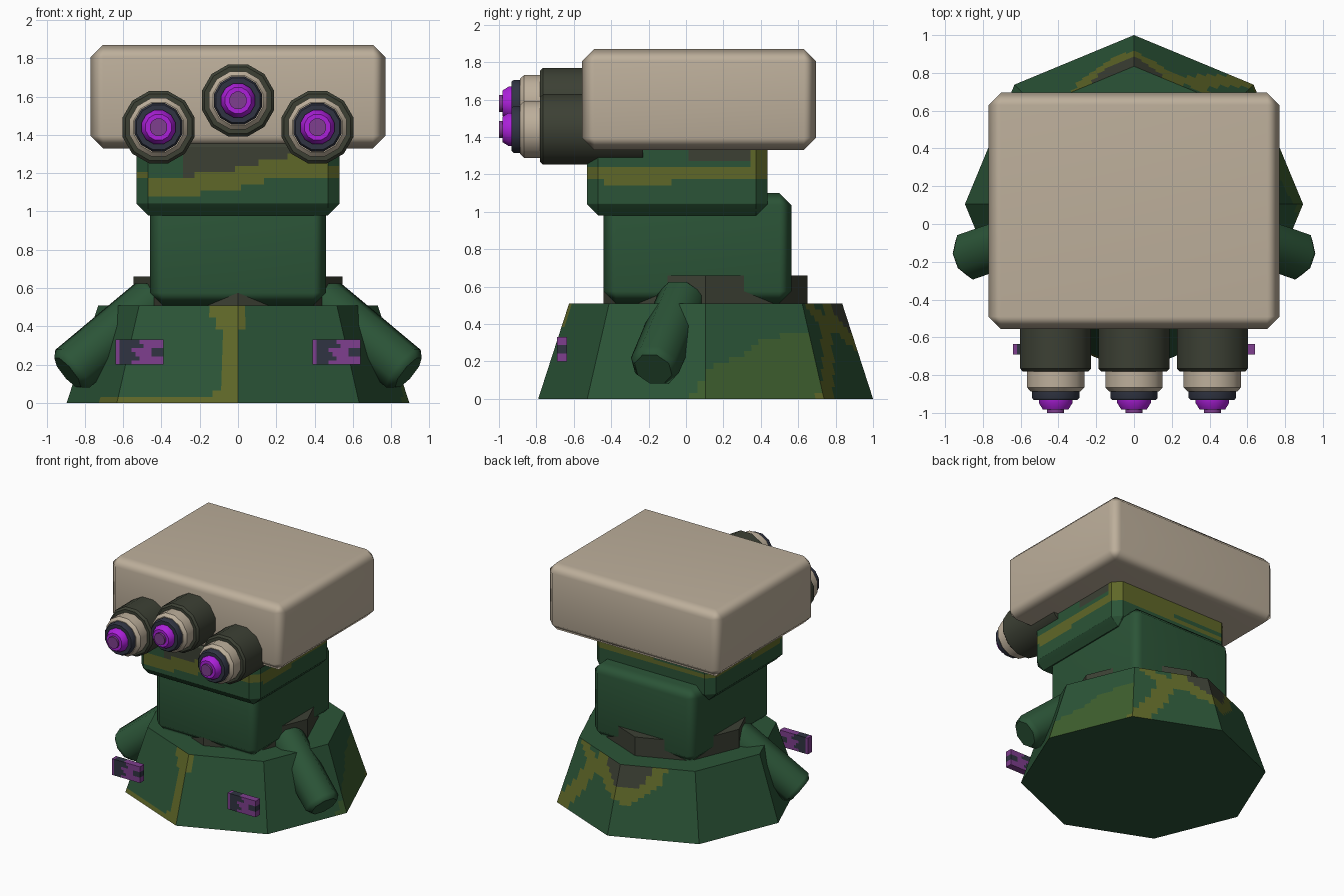
import bpy, bmesh, math
from mathutils import Vector, Matrix

if "Cube" in bpy.data.objects:
    bpy.data.objects.remove(bpy.data.objects["Cube"])


def srgb(r, g, b):
    f = lambda c: c / 12.92 if c <= 0.04045 else ((c + 0.055) / 1.055) ** 2.4
    return (f(r / 255), f(g / 255), f(b / 255), 1)


COLOURS = {
    "deep_green": (43, 84, 55), "moss_green": (62, 94, 46), "olive": (95, 103, 40),
    "charcoal_green": (60, 64, 52), "beige": (189, 175, 155), "bright_purple": (172, 32, 218),
    "dull_purple": (126, 62, 142), "navy": (48, 52, 66),
}
MATS = []
for mat_name, rgb in COLOURS.items():
    m = bpy.data.materials.new(mat_name)
    m.diffuse_color = srgb(*rgb)
    m.use_nodes = True
    m.node_tree.nodes["Principled BSDF"].inputs["Base Color"].default_value = m.diffuse_color
    MATS.append(m)
GREEN, MOSS, OLIVE, DARK, BEIGE, PURPLE, DULL, NAVY = range(8)


def finish(name, bm, rule, angle=None):
    """Make an object; rule is a colour number or a function of the face."""
    bmesh.ops.recalc_face_normals(bm, faces=bm.faces[:])
    for f in bm.faces:
        f.material_index = rule(f) if callable(rule) else rule
        f.smooth = angle is not None
    mesh = bpy.data.meshes.new(name)
    bm.to_mesh(mesh)
    bm.free()
    for mat in MATS:
        mesh.materials.append(mat)
    if angle is not None:
        mesh.set_sharp_from_angle(angle=math.radians(angle))
    ob = bpy.data.objects.new(name, mesh)
    bpy.context.collection.objects.link(ob)
    if angle is not None:
        ob.modifiers.new("weighted", "WEIGHTED_NORMAL").keep_sharp = True
    return ob


def box(name, lo, hi, bevel, rule, step=None):
    """Chamfered box, optionally sliced into a fine grid for painted patches."""
    lo, hi = Vector(lo), Vector(hi)
    bm = bmesh.new()
    bmesh.ops.create_cube(bm, size=1)
    for v in bm.verts:
        v.co = (lo + hi) / 2 + v.co * (hi - lo)
    if bevel:
        bmesh.ops.bevel(bm, geom=bm.edges[:], offset=bevel, segments=1, affect='EDGES')
    if step:
        for axis in range(3):
            normal = Vector([float(axis == i) for i in range(3)])
            n = int((hi[axis] - lo[axis]) / step)
            for k in range(1, n):
                p = lo + normal * (hi[axis] - lo[axis]) * k / n
                bmesh.ops.bisect_plane(bm, geom=bm.verts[:] + bm.edges[:] + bm.faces[:],
                                       plane_co=p, plane_no=normal, dist=1e-5)
    return finish(name, bm, rule, 50 if bevel else None)


def lathe(name, profile, sides, matrix, colour, angle=40, spin=0.0):
    """Turn (radius, height) points round local z, closing both ends."""
    bm = bmesh.new()
    rings = []
    for r, h in profile:
        rings.append([bm.verts.new(matrix @ Vector((r * math.cos(a), r * math.sin(a), h)))
                      for a in (2 * math.pi * (i + spin) / sides for i in range(sides))])
    for a, b in zip(rings, rings[1:]):
        for i in range(sides):
            j = (i + 1) % sides
            bm.faces.new((a[i], a[j], b[j], b[i]))
    bm.faces.new(rings[0])
    bm.faces.new(rings[-1])
    return finish(name, bm, colour, angle)


def lerp(points, t):
    """Piecewise linear curve through (t, value) points."""
    for (a, u), (b, v) in zip(points, points[1:]):
        if t <= b:
            return u + (v - u) * max(0, t - a) / (b - a)
    return points[-1][1]


# Octagonal skirt with painted camouflage patches
CY = 0.105


def skirt_colour(f):
    x, y, z = f.calc_center_median()
    if abs(f.normal.z) > 0.9:
        return GREEN
    if y < -0.3:                                           # front stripe
        left = lerp([(0, -0.15), (0.12, -0.08), (0.36, -0.06), (0.44, -0.14), (0.51, -0.14)], z)
        right = lerp([(0, -0.02), (0.36, 0.0), (0.44, 0.05), (0.51, 0.04)], z)
        return OLIVE if left < x < right or (z < 0.02 and x < 0) else GREEN
    if y > 0.45:                                           # back arch and diagonal streak
        wave = 0.02 * math.sin(14 * x)
        d = math.hypot((x + 0.03) / 0.3, (0.51 - z + wave) / 0.26)
        if d < 0.62:
            return DARK
        if d < 1:
            return OLIVE
        mid = lerp([(0, 0.6), (0.2, 0.42), (0.4, 0.3), (0.51, 0.45)], z)
        if abs(x - mid) < 0.07:
            return OLIVE
    if x > 0.3 and 0.02 < y < 0.72:                        # side patch
        top = lerp([(0.02, 0.02), (0.15, 0.18), (0.3, 0.24), (0.45, 0.33), (0.65, 0.35), (0.72, 0.1)], y)
        if z < top:
            return MOSS
    return GREEN


bm = bmesh.new()
COLS, ROWS = 14, 16
grid = []
for k in range(ROWS + 1):
    z = 0.51 * k / ROWS
    r = 0.895 - 0.165 * k / ROWS
    ring = []
    for s in range(8):
        a, b = [Vector((r * math.sin(q * math.pi / 4), CY - r * math.cos(q * math.pi / 4), z))
                for q in (s, s + 1)]
        ring += [bm.verts.new(a.lerp(b, c / COLS)) for c in range(COLS)]
    grid.append(ring)
for a, b in zip(grid, grid[1:]):
    for i in range(len(a)):
        j = (i + 1) % len(a)
        bm.faces.new((a[i], a[j], b[j], b[i]))
bm.faces.new(grid[0])
bm.faces.new(grid[-1])
finish("skirt", bm, skirt_colour)

# Collar and neck
lathe("collar", [(0.545, 0.49), (0.545, 0.66)], 8, Matrix.Translation((0, CY, 0)), DARK, 30)
box("neck", (-0.46, -0.44, 0.51), (0.46, 0.565, 1.1), 0.065, GREEN)


# Lower head block with a winding band
def band_colour(f):
    x, y, z = f.calc_center_median()
    if y < -0.45 and abs(x) < 0.48:
        low = lerp([(-0.47, 1.07), (-0.1, 1.1), (0.2, 1.17), (0.5, 1.19)], x)
        high = lerp([(-0.47, 1.17), (-0.1, 1.2), (0.2, 1.28), (0.5, 1.32)], x)
        if low < z < high:
            return OLIVE
        return DARK if z >= high and -0.3 < x < 0.35 else GREEN
    if 1.165 + 0.015 * math.sin(6 * y) < z < 1.225 + 0.02 * math.sin(5 * x):
        return OLIVE
    if z > 1.225 and y > 0.35:
        return OLIVE
    return DARK if z > 1.27 and x > 0.4 and 0 < y < 0.35 else GREEN


box("lower_head", (-0.53, -0.53, 0.98), (0.53, 0.435, 1.4), 0.06, band_colour, 0.03)

# Large head
box("head", (-0.77, -0.555, 1.33), (0.77, 0.695, 1.87), 0.065, BEIGE)

# Three barrels, each with stacked rings
for side, x, z, back in (("left", -0.415, 1.44, 0.23), ("centre", 0, 1.58, 0.3), ("right", 0.415, 1.44, 0.23)):
    forward = Matrix.Translation((x, 0, z)) @ Matrix.Rotation(math.pi / 2, 4, 'X')
    for part, colour, profile in (
            ("barrel", DARK, [(0.195, back), (0.195, 0.765), (0.18, 0.78)]),
            ("ring", BEIGE, [(0.157, 0.77), (0.157, 0.865), (0.135, 0.888)]),
            ("rim", NAVY, [(0.13, 0.88), (0.13, 0.92), (0.12, 0.932)]),
            ("lens", PURPLE, [(0.092, 0.92), (0.092, 0.948), (0.07, 0.982)]),
            ("tip", DULL, [(0.047, 0.97), (0.047, 1.0)])):
        lathe(f"{side}_{part}", profile, 12, forward, colour, spin=0.5)

# Slanted arms
for side, s in (("left", -1), ("right", 1)):
    top, end = Vector((s * 0.42, -0.01, 0.55)), Vector((s * 0.89, -0.175, 0.158))
    axis = end - top
    place = Matrix.Translation(top) @ axis.to_track_quat('Z', 'Y').to_matrix().to_4x4()
    n = axis.length
    lathe(f"{side}_arm", [(0.1, 0), (0.135, 0.04), (0.135, n - 0.035), (0.105, n)],
          8, place, GREEN, 50, 0.5)


# Patterned front plates
def plate_colour(f):
    x, y, z = f.calc_center_median()
    u = x + 0.64 if x < 0 else x - 0.39
    edge = lerp([(0.2, 0.08), (0.24, 0.13), (0.27, 0.07), (0.3, 0.16), (0.33, 0.1)], z)
    return NAVY if 0.02 < u < edge or (u > 0.18 and 0.25 < z < 0.28) else DULL


for side, x in (("left", -0.64), ("right", 0.39)):
    box(f"{side}_plate", (x, -0.69, 0.2), (x + 0.25, -0.635, 0.33), 0, plate_colour, 0.02)
